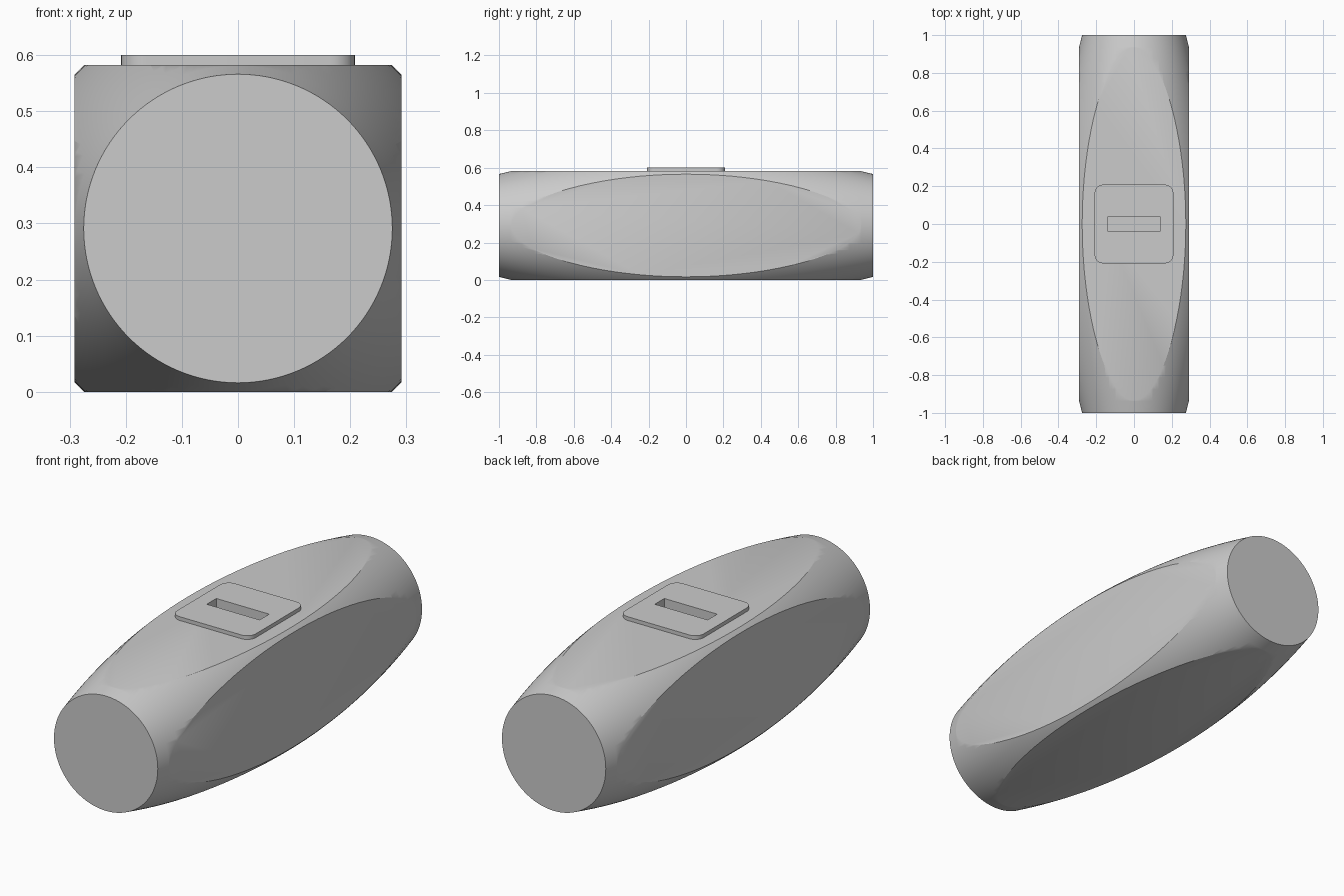
import bpy, bmesh, math
from mathutils import Matrix

cube = bpy.data.objects.get("Cube")
if cube:
    bpy.data.objects.remove(cube, do_unlink=True)

HALF = 0.291           # half width of the squared body
TOP = 0.6              # top of the raised plate
R_MID, R_END = 0.4, 0.275

grey = bpy.data.materials.new("plain grey")
grey.use_nodes = True
grey.diffuse_color = (0.6, 0.6, 0.6, 1)
grey.node_tree.nodes["Principled BSDF"].inputs["Base Color"].default_value = grey.diffuse_color


def make(name, bm):
    bmesh.ops.recalc_face_normals(bm, faces=bm.faces)
    mesh = bpy.data.meshes.new(name)
    bm.to_mesh(mesh)
    bm.free()
    mesh.materials.append(grey)
    obj = bpy.data.objects.new(name, mesh)
    bpy.context.collection.objects.link(obj)
    return obj


def box(name, size, centre, corner=0):
    bm = bmesh.new()
    bmesh.ops.create_cube(bm, size=1)
    bmesh.ops.scale(bm, vec=size, verts=bm.verts)
    bmesh.ops.translate(bm, vec=centre, verts=bm.verts)
    if corner:
        upright = [e for e in bm.edges
                   if abs(e.verts[0].co.z - e.verts[1].co.z) > 1e-5]
        bmesh.ops.bevel(bm, geom=upright, offset=corner, segments=8,
                        profile=0.5, affect='EDGES')
    return make(name, bm)


def barrel(name, rings=32, sides=128):
    # circular-arc profile turned around the y axis
    sag = R_MID - R_END
    arc = (1 + sag * sag) / (2 * sag)
    bm = bmesh.new()
    loops = []
    for i in range(rings + 1):
        y = 2 * i / rings - 1
        r = R_MID - arc + math.sqrt(arc * arc - y * y)
        loops.append([bm.verts.new((r * math.cos(a), y, HALF + r * math.sin(a)))
                      for a in (math.tau * k / sides for k in range(sides))])
    for a, b in zip(loops, loops[1:]):
        for k in range(sides):
            n = (k + 1) % sides
            bm.faces.new((a[k], a[n], b[n], b[k]))
    bm.faces.new(loops[0])
    bm.faces.new(loops[-1])
    return make(name, bm)


def cut(obj, tool, operation):
    mod = obj.modifiers.new("cut", 'BOOLEAN')
    mod.operation = operation
    mod.solver = 'EXACT'
    mod.object = tool
    bpy.context.view_layer.objects.active = obj
    bpy.ops.object.modifier_apply(modifier=mod.name)


# Barrel body with four flattened sides
body = barrel("body")
trim = box("trim_cutter", (2 * HALF, 3, 2 * HALF), (0, 0, HALF))
cut(body, trim, 'INTERSECT')

# Raised plate with rounded corners
plate = box("top_plate", (0.417, 0.417, TOP - 0.57), (0, 0, (TOP + 0.57) / 2), 0.045)

# Slot through the plate into the body
slot = box("slot_cutter", (0.28, 0.072, 0.16), (0, 0, TOP))
for part in (body, plate):
    cut(part, slot, 'DIFFERENCE')

for tool in (trim, slot):
    bpy.data.objects.remove(tool, do_unlink=True)

# Smooth the curves, keep the cuts sharp
for part in (body, plate):
    bpy.ops.object.select_all(action='DESELECT')
    part.select_set(True)
    bpy.context.view_layer.objects.active = part
    bpy.ops.object.shade_smooth_by_angle(angle=math.radians(30))
